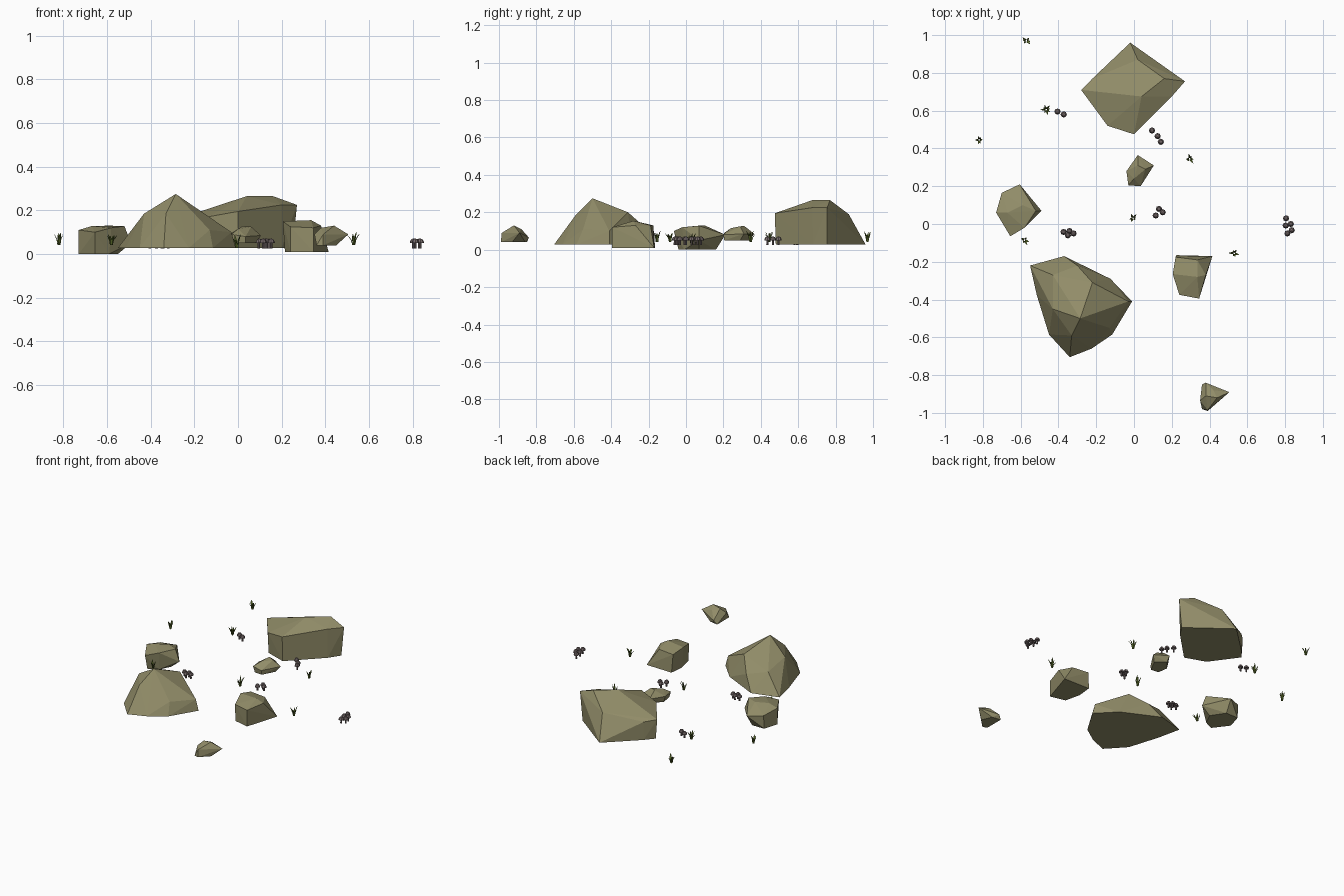
import bpy, bmesh, math, random
from mathutils import Vector

if "Cube" in bpy.data.objects:
    bpy.data.objects.remove(bpy.data.objects["Cube"])

random.seed(4)


def material(name, rgb):
    m = bpy.data.materials.new(name)
    m.diffuse_color = (*rgb, 1)
    m.use_nodes = True
    m.node_tree.nodes["Principled BSDF"].inputs["Base Color"].default_value = m.diffuse_color
    return m


STONE = material("stone", (0.285, 0.265, 0.14))
GRASS = material("grass", (0.09, 0.13, 0.02))
CAP = material("mushroom_cap", (0.19, 0.15, 0.15))


def finish(bm, name, mat):
    bmesh.ops.recalc_face_normals(bm, faces=bm.faces[:])
    mesh = bpy.data.meshes.new(name)
    bm.to_mesh(mesh)
    bm.free()
    mesh.materials.append(mat)
    bpy.context.collection.objects.link(bpy.data.objects.new(name, mesh))


def rock(name, base_z, base, upper):
    """Chiselled boulder: hull of a ground outline and a few upper corners."""
    bm = bmesh.new()
    for p in [(x, y, base_z) for x, y in base] + upper:
        bm.verts.new(p)
    res = bmesh.ops.convex_hull(bm, input=bm.verts[:])
    loose = {g for g in res["geom_interior"] + res["geom_unused"]
             if isinstance(g, bmesh.types.BMVert)}
    bmesh.ops.delete(bm, geom=list(loose), context='VERTS')
    finish(bm, name, STONE)


# Boulders
rock("back_boulder", 0.028,
     [(0, .48), (-.14, .53), (-.27, .71), (-.22, .77), (-.02, .96), (.25, .755), (.2, .68)],
     [(0, .475, .195), (-.14, .52, .17), (-.28, .71, .16), (-.22, .77, .15),
      (.02, .87, .19), (.04, .675, .265), (.16, .77, .265), (.2, .675, .225), (.27, .755, .225)])
rock("front_boulder", 0.028,
     [(-.5, -.23), (-.37, -.17), (-.125, -.29), (-.01, -.41), (-.115, -.585),
      (-.225, -.66), (-.34, -.705), (-.45, -.585), (-.515, -.375), (-.55, -.22)],
     [(-.285, -.5, .275), (-.43, -.45, .185), (-.33, -.59, .185), (-.2, -.42, .205),
      (-.22, -.31, .2), (-.43, -.27, .15), (-.3, -.22, .12), (-.03, -.41, .1),
      (-.13, -.55, .11)])
rock("right_boulder", 0.01,
     [(.225, -.165), (.415, -.17), (.38, -.28), (.345, -.395), (.24, -.37), (.215, -.265)],
     [(.205, -.265, .15), (.22, -.175, .13), (.335, -.19, .13), (.335, -.28, .155),
      (.38, -.27, .13), (.345, -.395, .12), (.24, -.375, .125)])
rock("left_boulder", 0.0,
     [(-.73, .06), (-.655, -.04), (-.59, -.01), (-.55, .07), (-.61, .16), (-.7, .16)],
     [(-.73, .06, .11), (-.655, -.065, .1), (-.58, -.02, .12), (-.49, .07, .05),
      (-.52, .07, .128), (-.605, .21, .08), (-.67, .06, .128), (-.59, .1, .13),
      (-.7, .165, .09)])
rock("centre_stone", 0.05,
     [(-.02, .21), (.035, .205), (.08, .29), (.02, .34), (-.03, .28)],
     [(-.04, .28, .09), (-.03, .205, .09), (.035, .2, .08), (.105, .31, .085),
      (.02, .365, .085), (.02, .31, .128), (.06, .29, .125), (0, .24, .115)])
rock("outer_stone", 0.04,
     [(.36, -.98), (.39, -.99), (.45, -.93), (.42, -.86), (.36, -.85)],
     [(.35, -.935, .09), (.39, -.985, .09), (.44, -.92, .13), (.505, -.89, .09),
      (.38, -.84, .065), (.38, -.91, .12), (.42, -.88, .11)])


def grass_tuft(name, cx, cy, z, blades):
    """Fan of bent, pointed blades with a folded triangular section."""
    bm = bmesh.new()
    for i in range(blades):
        a = 2 * math.pi * i / blades + random.uniform(-.4, .4)
        out = Vector((math.cos(a), math.sin(a), 0))
        side = Vector((-out.y, out.x, 0))
        h, lean = random.uniform(.04, .062), random.uniform(.012, .028)
        rings = []
        for t, w in ((0, .004), (.5, .0055), (.8, .0035)):
            c = Vector((cx, cy, z + h * t)) + out * (.004 + lean * t * t)
            rings.append([bm.verts.new(c + side * w), bm.verts.new(c - side * w),
                          bm.verts.new(c + out * .003)])
        tip = bm.verts.new(Vector((cx, cy, z + h)) + out * (.004 + lean))
        for lo, hi in zip(rings, rings[1:]):
            for k in range(3):
                j = (k + 1) % 3
                bm.faces.new((lo[k], lo[j], hi[j], hi[k]))
        for k in range(3):
            bm.faces.new((rings[-1][k], rings[-1][(k + 1) % 3], tip))
    finish(bm, name, GRASS)


# Grass tufts
for n, (x, y, z) in enumerate([(-.57, .97, .042), (-.465, .605, .035), (-.82, .445, .042),
                               (.295, .345, .042), (-.005, .03, .028), (-.58, -.085, .042),
                               (.53, -.155, .042)]):
    grass_tuft(f"grass_tuft_{n + 1}", x, y, z, 8 if n == 1 else 6)


def mushroom_cluster(name, spots):
    """Lathed stems with low domed caps."""
    profile = [(.006, .026), (.005, .052), (.0165, .05), (.0155, .058), (.009, .068)]
    sides = 8
    bm = bmesh.new()
    for x, y in spots:
        rings = [[bm.verts.new((x + r * math.cos(2 * math.pi * k / sides),
                                y + r * math.sin(2 * math.pi * k / sides), z))
                  for k in range(sides)] for r, z in profile]
        for lo, hi in zip(rings, rings[1:]):
            for k in range(sides):
                j = (k + 1) % sides
                bm.faces.new((lo[k], lo[j], hi[j], hi[k]))
        bm.faces.new(rings[0])
        top = bm.verts.new((x, y, .071))
        for k in range(sides):
            bm.faces.new((rings[-1][k], rings[-1][(k + 1) % sides], top))
    finish(bm, name, CAP)


# Mushrooms
clusters = [
    [(-.405, .595), (-.372, .58)],
    [(.095, .495), (.125, .465), (.142, .435)],
    [(.115, .045), (.132, .08), (.152, .062)],
    [(-.373, -.042), (-.35, -.06), (-.342, -.037), (-.32, -.05)],
    [(.805, .03), (.803, -.008), (.83, 0), (.835, -.033), (.812, -.05)],
]
for n, spots in enumerate(clusters):
    mushroom_cluster(f"mushroom_cluster_{n + 1}", spots)
